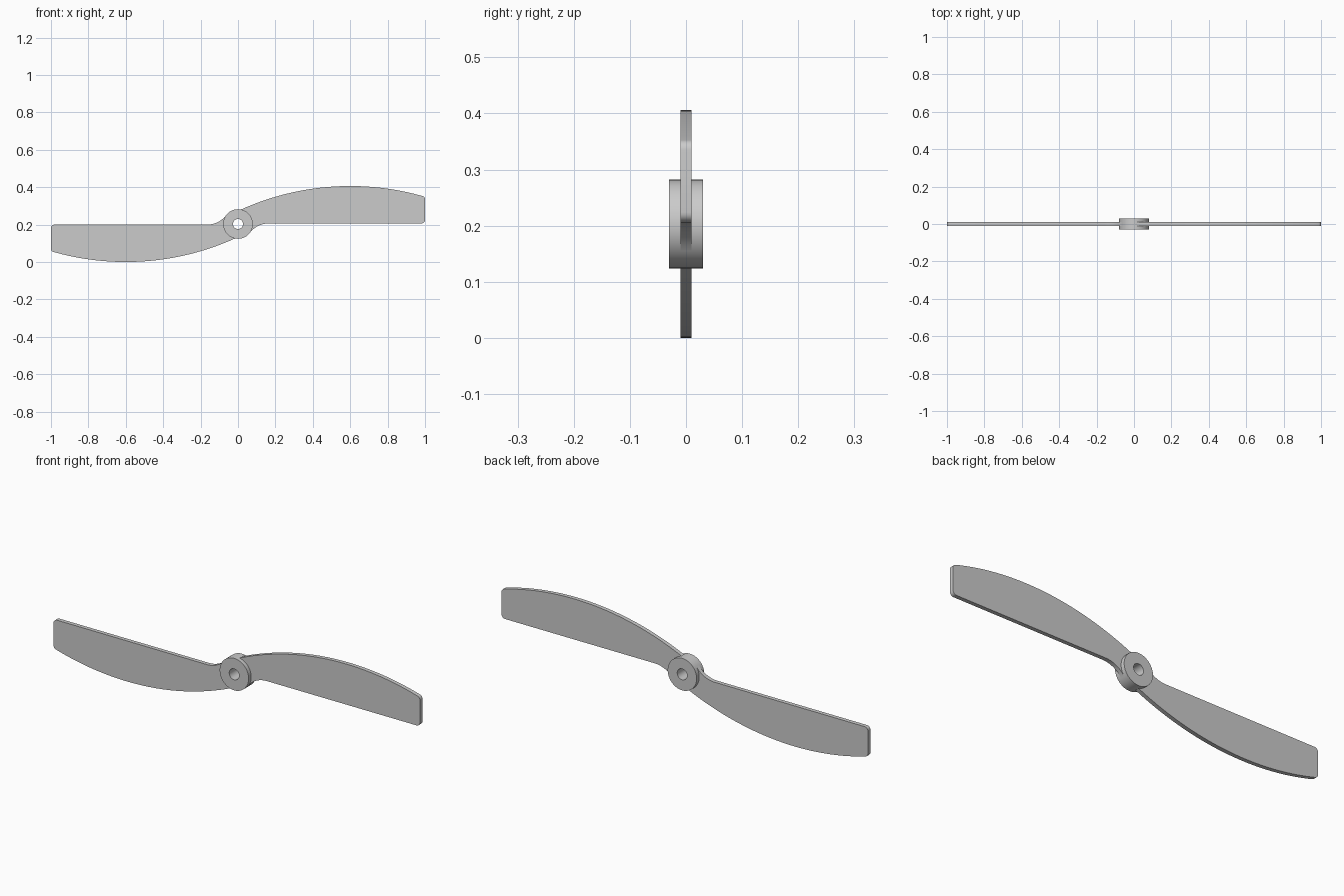
import bpy, bmesh
from math import sin, cos, pi, atan2, sqrt, radians

if "Cube" in bpy.data.objects:
    bpy.data.objects.remove(bpy.data.objects["Cube"])

CZ = 0.203            # height of the hub axis
HUB_R, BORE_R, HUB_H = 0.079, 0.027, 0.03
BLADE_H = 0.01


def arc(cx, cz, r, a0, a1, n):
    return [(cx + r * cos(a0 + (a1 - a0) * i / n),
             cz + r * sin(a0 + (a1 - a0) * i / n)) for i in range(n + 1)]


def finish(name, bm):
    bmesh.ops.recalc_face_normals(bm, faces=bm.faces[:])
    mesh = bpy.data.meshes.new(name)
    bm.to_mesh(mesh)
    bm.free()
    ob = bpy.data.objects.new(name, mesh)
    bpy.context.collection.objects.link(ob)
    ob.location.z = CZ
    bpy.ops.object.select_all(action='DESELECT')
    bpy.context.view_layer.objects.active = ob
    ob.select_set(True)
    bpy.ops.object.shade_smooth_by_angle(angle=radians(30))
    return ob


def blade_outline():
    edge = 0.003                              # straight edge height
    R, px = 1.42, 0.6                         # curved edge radius and peak
    pz = CZ - R
    r = 0.018                                 # tip corner radius
    tz = pz + sqrt((R - r) ** 2 - (1 - r - px) ** 2)
    ta = atan2(tz - pz, 1 - r - px)
    f = 0.125                                 # root fillet radius
    fz = edge - f
    fx = sqrt((HUB_R + f) ** 2 - fz ** 2)
    fa = atan2(-fz, -fx)                      # fillet centre towards hub
    pts = arc(px, pz, R, pi - atan2(sqrt(R * R - px * px), px), ta, 40)
    pts += arc(1 - r, tz, r, ta, 0, 6)[1:]
    pts += arc(1 - r, edge + r, r, 0, -pi / 2, 6)
    pts += arc(fx, fz, f, pi / 2, fa, 12)
    # root stays buried in the hub, clear of the bore
    pts += arc(0, 0, 0.055, fa - pi, radians(86), 12)
    return pts


# Two flat blades, half a turn apart
for name, s in (("blade_right", 1), ("blade_left", -1)):
    bm = bmesh.new()
    face = bm.faces.new([bm.verts.new((s * x, -BLADE_H, s * z))
                         for x, z in blade_outline()])
    ext = bmesh.ops.extrude_face_region(bm, geom=[face], use_keep_orig=True)
    bmesh.ops.translate(bm, vec=(0, 2 * BLADE_H, 0),
                        verts=[g for g in ext["geom"] if isinstance(g, bmesh.types.BMVert)])
    finish(name, bm)

# Hub ring with a through bore
bm = bmesh.new()
N = 64
loops = [[bm.verts.new((r * cos(2 * pi * i / N), y, r * sin(2 * pi * i / N)))
          for i in range(N)]
         for r, y in ((HUB_R, -HUB_H), (HUB_R, HUB_H), (BORE_R, HUB_H), (BORE_R, -HUB_H))]
for k in range(4):
    a, b = loops[k], loops[(k + 1) % 4]
    for i in range(N):
        j = (i + 1) % N
        bm.faces.new((a[i], a[j], b[j], b[i]))
finish("hub", bm)
